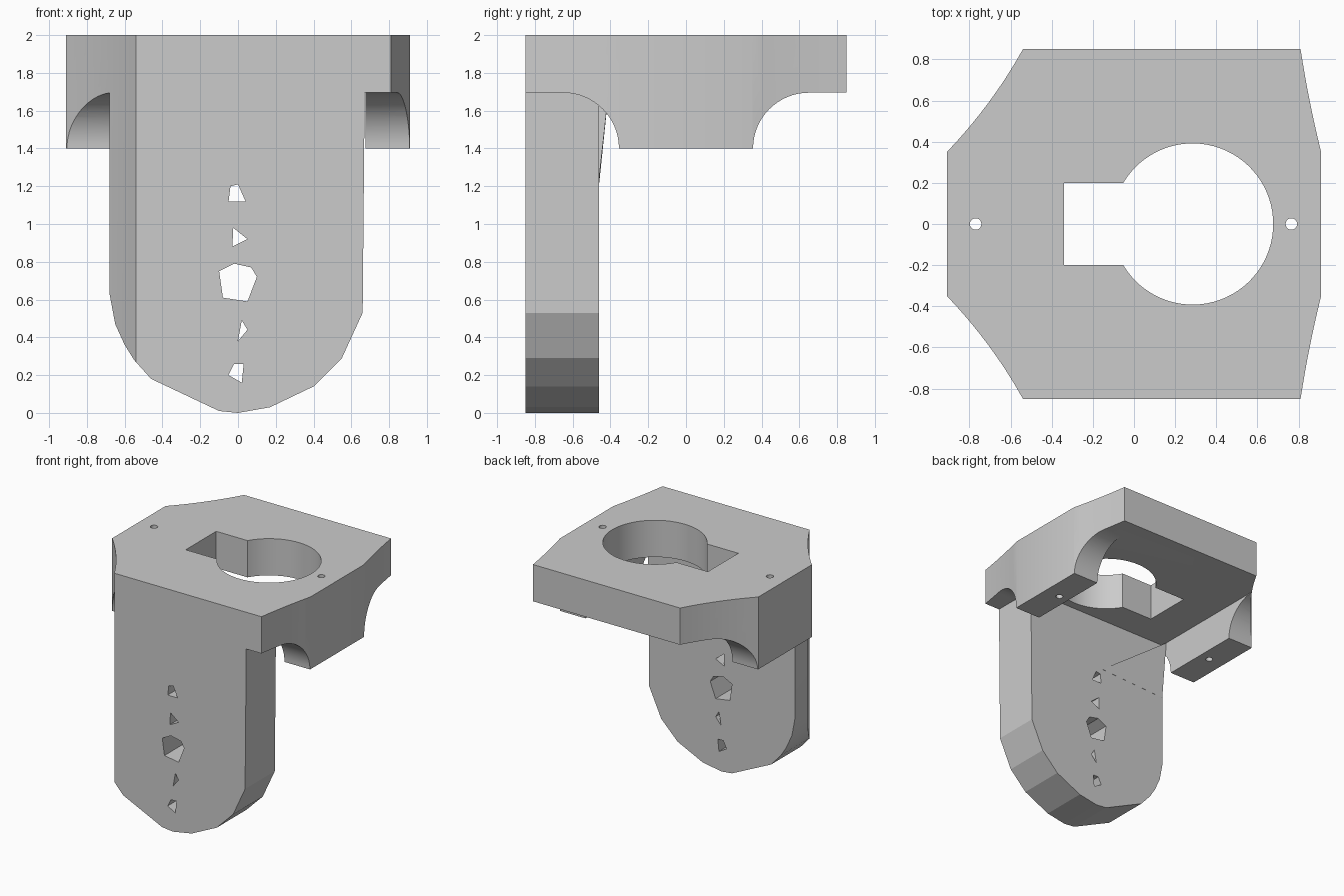
import bpy, bmesh
from math import sin, cos, pi, radians, acos

old = bpy.data.objects.get("Cube")
if old:
    bpy.data.objects.remove(old, do_unlink=True)

grey = bpy.data.materials.new("light_grey")
grey.use_nodes = True
colour = (0.6, 0.6, 0.6, 1)
grey.diffuse_color = colour
grey.node_tree.nodes["Principled BSDF"].inputs["Base Color"].default_value = colour


def prism(name, profile, axis, low, high):
    """Extrude a 2D profile along the x, y or z axis."""
    place = {"x": lambda u, v, d: (d, u, v),
             "y": lambda u, v, d: (u, d, v),
             "z": lambda u, v, d: (u, v, d)}[axis]
    bm = bmesh.new()
    rings = [[bm.verts.new(place(u, v, d)) for u, v in profile] for d in (low, high)]
    bottom, top = rings
    bm.faces.new(bottom)
    bm.faces.new(top[::-1])
    for i in range(len(profile)):
        j = (i + 1) % len(profile)
        bm.faces.new((bottom[j], bottom[i], top[i], top[j]))
    bmesh.ops.recalc_face_normals(bm, faces=bm.faces)
    mesh = bpy.data.meshes.new(name)
    bm.to_mesh(mesh)
    bm.free()
    mesh.materials.append(grey)
    obj = bpy.data.objects.new(name, mesh)
    bpy.context.collection.objects.link(obj)
    return obj


def combine(target, tool, operation):
    """Apply a boolean and discard the tool."""
    bpy.context.view_layer.objects.active = target
    mod = target.modifiers.new("boolean", "BOOLEAN")
    mod.operation = operation
    mod.solver = "EXACT"
    mod.object = tool
    bpy.ops.object.modifier_apply(modifier=mod.name)
    bpy.data.objects.remove(tool, do_unlink=True)


def arc(cx, cy, r, start, end, steps):
    return [(cx + r * cos(start + (end - start) * i / steps),
             cy + r * sin(start + (end - start) * i / steps)) for i in range(steps + 1)]


def bend(a, c, b, steps=8):
    """Shallow curve from a to b pulled towards c."""
    ts = [i / steps for i in range(steps + 1)]
    return [tuple((1-t)**2 * a[k] + 2*t*(1-t) * c[k] + t*t * b[k] for k in (0, 1)) for t in ts]


# Bracket: top slab
square = [(-1, -1), (1, -1), (1, 1), (-1, 1)]
bracket = prism("bracket", square, "z", 1.695, 2.1)

# Two mounting lugs with coved sides
cove = arc(0.65, 1.4, 0.295, pi, pi / 2, 16)
lug = cove + [(0.65, 1.8)]
lug += [(-y, z) for y, z in reversed(lug)]
for low, high in ((-1, -0.675), (0.675, 1)):
    combine(bracket, prism("lug", lug, "x", low, high), "UNION")

# Hanging front leg with a rounded end
leg = [(-0.68, 1.85), (-0.68, 0.63), (-0.65, 0.47), (-0.6, 0.36), (-0.55, 0.28), (-0.46, 0.18),
       (-0.1, 0.01), (0, 0), (0.17, 0.03), (0.4, 0.14), (0.55, 0.29), (0.66, 0.53), (0.672, 1.85)]
combine(bracket, prism("leg", leg, "y", -1, -0.46), "UNION")

# Trim everything to the plan outline
side = bend((0.81, 0.85), (0.85, 0.59), (0.91, 0.35))
flank = bend((-0.91, 0.35), (-0.69, 0.58), (-0.54, 0.85))
half = flank + side
outline = half + [(x, -y) for x, y in reversed(half)]
combine(bracket, prism("outline", outline, "z", -0.1, 2), "INTERSECT")

# Keyhole opening: round bore joined to a square slot
meet = pi - 0.535
keyhole = arc(0.285, 0, 0.392, -meet, meet, 64) + [(-0.34, 0.2), (-0.34, -0.2)]
combine(bracket, prism("keyhole", keyhole, "z", 1.2, 2.2), "DIFFERENCE")

# Screw holes through the lugs
for x in (-0.77, 0.765):
    hole = arc(x, 0, 0.028, 0, 2 * pi, 20)[:-1]
    combine(bracket, prism("screw_hole", hole, "z", 1.2, 2.2), "DIFFERENCE")

# Angular holes down the leg
leg_holes = [
    [(-0.05, 1.12), (0.04, 1.12), (0, 1.21), (-0.04, 1.2)],
    [(-0.03, 0.88), (0.05, 0.92), (-0.025, 0.98)],
    [(-0.08, 0.61), (0.05, 0.59), (0.1, 0.72), (0.07, 0.77), (-0.02, 0.79), (-0.1, 0.75)],
    [(0, 0.38), (0.05, 0.44), (0.02, 0.49)],
    [(-0.05, 0.2), (0.02, 0.16), (0.03, 0.26), (-0.02, 0.26)],
]
for hole in leg_holes:
    combine(bracket, prism("leg_hole", hole, "y", -1, -0.3), "DIFFERENCE")

# Sloping gusset behind the leg's upper right corner
gusset = prism("gusset", [(-0.675, 1.22), (-0.06, 1.25), (-0.675, 1.695)], "y", -0.47, -0.459)
for v in gusset.data.vertices:
    if v.co.z > 1.6 and v.co.y > -0.465:
        v.co.y = -0.41

for obj in (bracket, gusset):
    bpy.ops.object.select_all(action="DESELECT")
    obj.select_set(True)
    bpy.context.view_layer.objects.active = obj
    bpy.ops.object.shade_smooth_by_angle(angle=radians(15))
